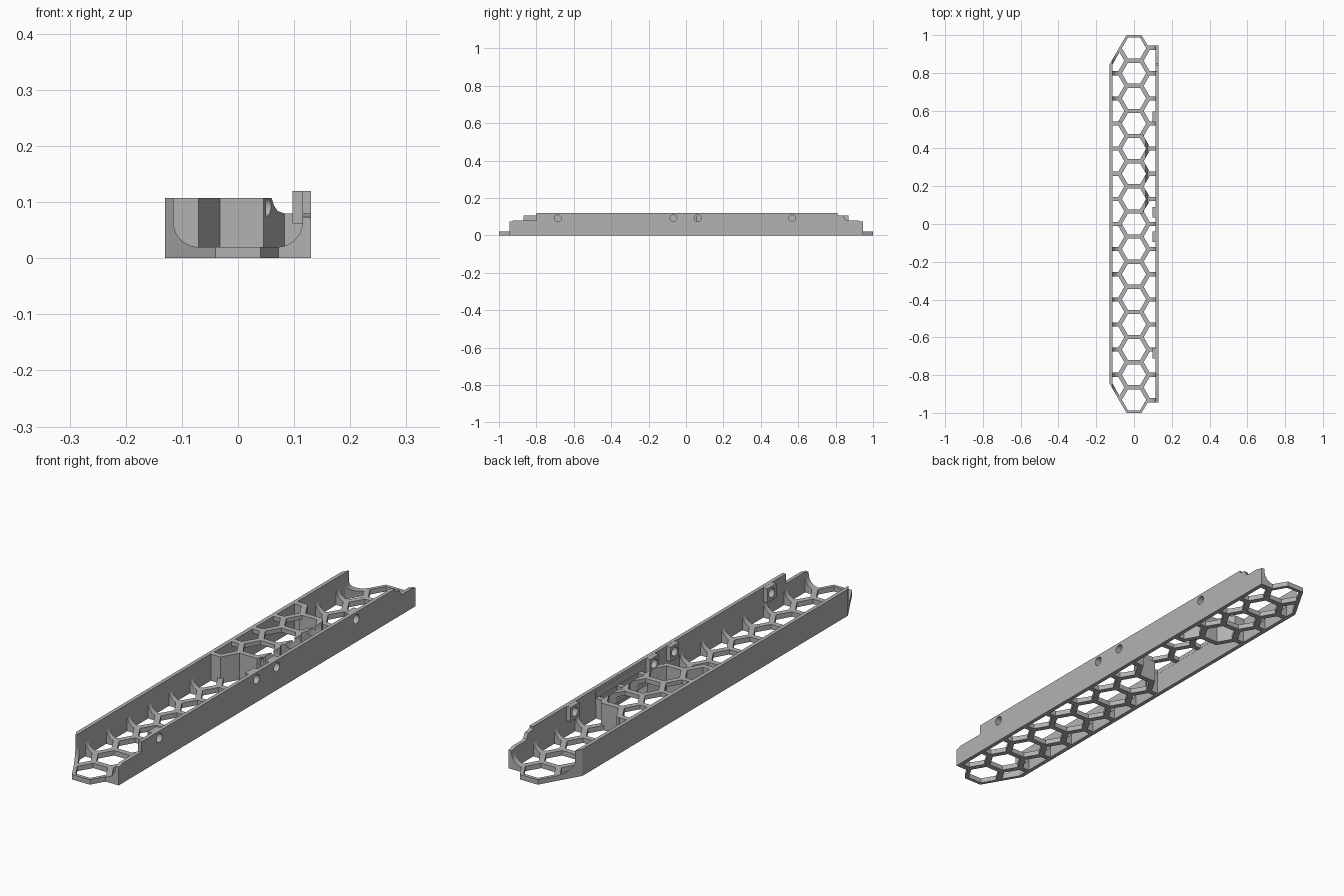
import bpy, bmesh, math
from mathutils import Vector

cube = bpy.data.objects.get("Cube")
if cube:
    bpy.data.objects.remove(cube, do_unlink=True)

grey = bpy.data.materials.new("mid grey")
grey.use_nodes = True
grey.diffuse_color = (0.45, 0.45, 0.45, 1)
grey.node_tree.nodes["Principled BSDF"].inputs["Base Color"].default_value = (0.45, 0.45, 0.45, 1)

PITCH = 0.133                      # spacing of the honeycomb cells
COL = PITCH * math.sqrt(3) / 2     # spacing of its columns
CELL = 0.0555                      # half the flat-to-flat size of a hole
INNER, FLOOR, LEFT_TOP, RIGHT_TOP = 0.115, 0.02, 0.107, 0.12
AXES = {"x": lambda a, b, t: (t, a, b),
        "y": lambda a, b, t: (a, t, b),
        "z": lambda a, b, t: (a, b, t)}


def prisms(name, outlines, axis, lo, hi):
    """Extrude closed 2D outlines along an axis into one mesh object."""
    bm = bmesh.new()
    for pts in outlines:
        rings = [[bm.verts.new(AXES[axis](a, b, t)) for a, b in pts] for t in (lo, hi)]
        bm.faces.new(rings[0])
        bm.faces.new(rings[1])
        n = len(pts)
        for i in range(n):
            j = (i + 1) % n
            bm.faces.new((rings[0][i], rings[0][j], rings[1][j], rings[1][i]))
    bmesh.ops.recalc_face_normals(bm, faces=bm.faces)
    mesh = bpy.data.meshes.new(name)
    bm.to_mesh(mesh)
    bm.free()
    ob = bpy.data.objects.new(name, mesh)
    bpy.context.collection.objects.link(ob)
    mesh.materials.append(grey)
    return ob


def combine(target, tool, operation="DIFFERENCE"):
    """Apply a boolean and discard the tool."""
    mod = target.modifiers.new("combine", "BOOLEAN")
    mod.operation, mod.solver, mod.object = operation, "EXACT", tool
    bpy.context.view_layer.objects.active = target
    bpy.ops.object.modifier_apply(modifier=mod.name)
    bpy.data.objects.remove(tool, do_unlink=True)


def rect(a0, a1, b0, b1):
    return [(a0, b0), (a1, b0), (a1, b1), (a0, b1)]


def clip(pts, nx, ny, limit):
    """Keep the part of a convex outline where nx*x + ny*y <= limit."""
    out = []
    for i, p in enumerate(pts):
        q = pts[(i + 1) % len(pts)]
        dp = nx * p[0] + ny * p[1] - limit
        dq = nx * q[0] + ny * q[1] - limit
        if dp <= 0:
            out.append(p)
        if dp * dq < 0:
            out.append(tuple(Vector(p).lerp(Vector(q), dp / (dp - dq))))
    return out


def step_outline(d, reach):
    """Plan of the raised deck, its ends stepping along the honeycomb bars."""
    path = [(-COL, 0), (-COL * 2 / 3, 0), (-COL / 3, PITCH / 2),
            (COL / 3, PITCH / 2), (COL * 2 / 3, PITCH), (COL, PITCH)]
    front = [(x + d * 0.577, y - d) for x, y in path]
    front[0] = (-reach, front[0][1])
    front[-1] = (reach, front[-1][1])
    return front + [(x, 4 * PITCH - y) for x, y in reversed(front)]


# Tray blank with chamfered ends
half = [(-0.13, 0.844), (-0.04, 1), (0.04, 1), (0.072, 0.945), (0.13, 0.945)]
tray = prisms("honeycomb_tray", [half + [(x, -y) for x, y in reversed(half)]], "z", 0, RIGHT_TOP)

# Channel with filleted lower corners, leaving the raised deck standing
r = 0.045
arc = [(INNER - r + r * math.cos(a), FLOOR + r - r * math.sin(a))
       for a in (math.pi / 2 * i / 10 for i in range(11))]
profile = [(INNER, 0.2)] + arc
channel = prisms("channel", [profile + [(-x, z) for x, z in reversed(profile)]], "y", -1.2, 1.2)
combine(channel, prisms("deck", [step_outline(0.0115, 0.2)], "z", -0.1, LEFT_TOP))
combine(tray, channel)

# Lower left rim, and the dip in the deck beside the right wall
combine(tray, prisms("left_rim", [rect(-0.2, 0, LEFT_TOP, 0.2)], "y", -1.2, 1.2))
dip = [(0.06, 0.13), (0.06, 0.107), (0.064, 0.094), (0.071, 0.084), (0.082, 0.08),
       (INNER - 0.0005, 0.08), (INNER - 0.0005, 0.13)]
combine(tray, prisms("deck_dip", [dip], "y", 0, 4 * PITCH))

# Stepped ends of the right wall
step = [(0.81, 0.2), (0.81, 0.112), (0.82, 0.107), (0.84, 0.105), (0.85, 0.085),
        (0.86, 0.08), (0.92, 0.08), (0.935, 0.074), (1.1, 0.07), (1.1, 0.2)]
back_step = prisms("back_step", [step], "x", 0.1, 0.2)
combine(tray, back_step)
front = [(-0.8, 0.2), (-0.8, 0.08), (-0.92, 0.08), (-0.935, 0.074), (-1.1, 0.07), (-1.1, 0.2)]
combine(tray, prisms("front_step", [front], "x", 0.1, 0.2))

# Hollow underneath the deck
pocket = prisms("pocket", [step_outline(-0.0105, INNER - 0.001)], "z", -0.1, 0.09)
combine(pocket, prisms("pocket_dip", [rect(0.05, 0.2, 0.063, 0.2)], "y", -1, 1))
combine(tray, pocket)

# Honeycomb holes, trimmed at the walls and chamfers
cells = []
radius = CELL * 2 / math.sqrt(3)
for col in (-1, 0, 1):
    count = 14 if col else 15
    for k in range(count):
        cx, cy = col * COL, (k - (count - 1) / 2) * PITCH
        cell = [(cx + radius * math.cos(math.pi / 3 * i), cy + radius * math.sin(math.pi / 3 * i))
                for i in range(6)]
        if col:
            cell = clip(cell, col, 0, 0.1135)
        if col < 0:
            for s in (-1, 1):
                cell = clip(cell, -0.866, 0.5 * s, 0.521)
        cells.append(cell)
combine(tray, prisms("cells", cells, "z", -0.1, 0.3))

# Screw bosses and their holes through the right wall
spots = (-0.685, -0.067, 0.062, 0.567)
combine(tray, prisms("bosses", [rect(y - 0.028, y + 0.028, 0.062, 0.1195) for y in spots],
                     "x", 0.097, 0.122), "UNION")
circles = [[(y + 0.018 * math.cos(math.tau * i / 24), 0.092 + 0.018 * math.sin(math.tau * i / 24))
            for i in range(24)] for y in spots]
combine(tray, prisms("screw_holes", circles, "x", 0.05, 0.2))

# Smooth shading on the fillets only
bpy.ops.object.select_all(action="DESELECT")
tray.select_set(True)
bpy.context.view_layer.objects.active = tray
bpy.ops.object.shade_smooth_by_angle(angle=math.radians(25))
